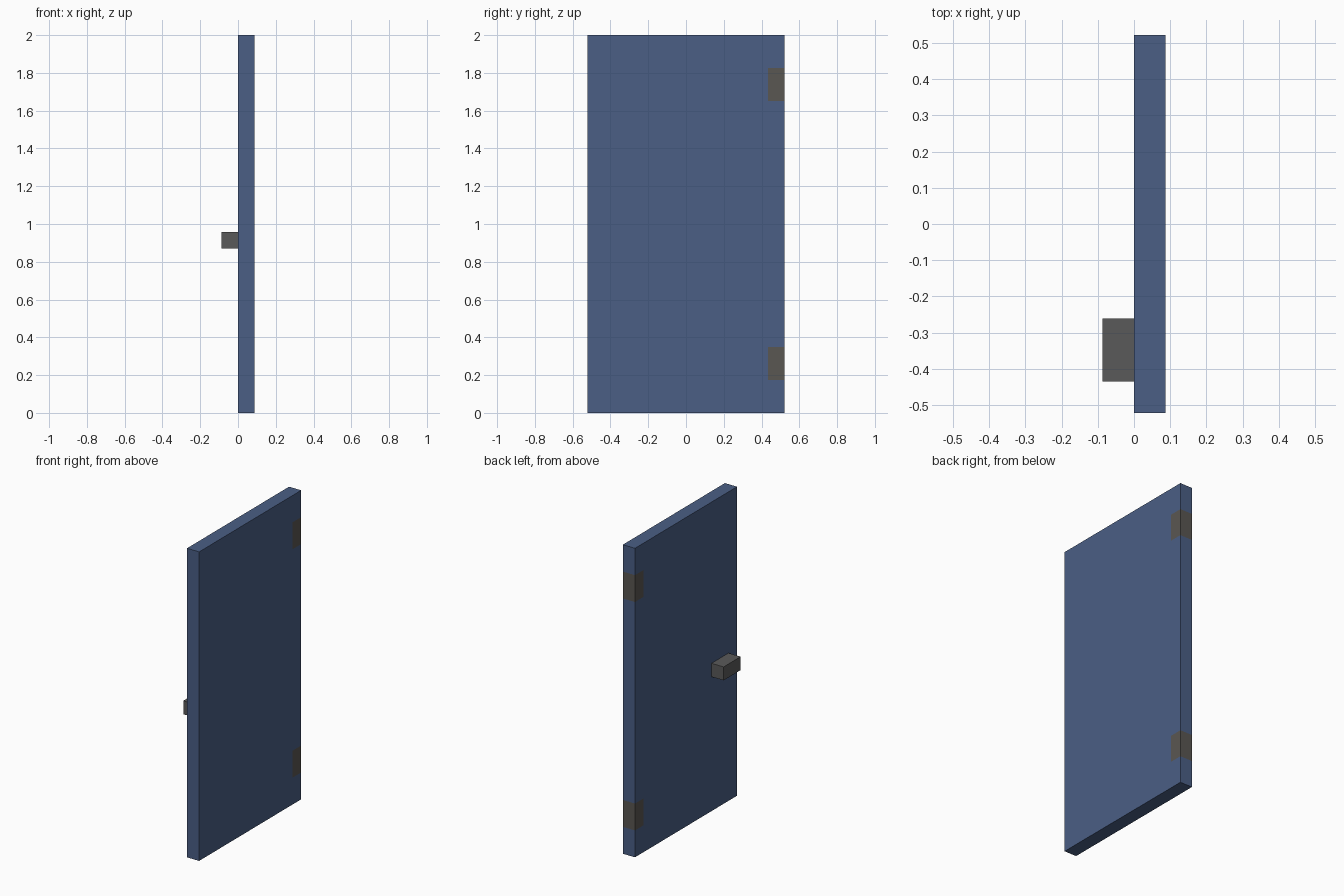
import bpy
import bmesh
from mathutils import Matrix, Vector

default = bpy.data.objects.get("Cube")
if default:
    bpy.data.objects.remove(default, do_unlink=True)

U = 2 / 23  # door thickness, the module for every part


def material(name, rgb):
    mat = bpy.data.materials.new(name)
    mat.use_nodes = True
    colour = (*rgb, 1)
    mat.diffuse_color = colour
    mat.node_tree.nodes["Principled BSDF"].inputs["Base Color"].default_value = colour
    return mat


def box_mesh(low, high):
    low, high = Vector(low), Vector(high)
    bm = bmesh.new()
    place = Matrix.Translation((low + high) / 2) @ Matrix.Diagonal((*(high - low), 1))
    bmesh.ops.create_cube(bm, size=1, matrix=place)
    return bm


def finish(bm, name, mats):
    mesh = bpy.data.meshes.new(name)
    bm.to_mesh(mesh)
    bm.free()
    for mat in mats:
        mesh.materials.append(mat)
    obj = bpy.data.objects.new(name, mesh)
    bpy.context.collection.objects.link(obj)
    return obj


blue = material("door blue", (0.069, 0.114, 0.235))
hinge_grey = material("hinge warm grey", (0.102, 0.095, 0.085))
handle_grey = material("handle grey", (0.102, 0.102, 0.102))

# Door slab, cut along the hinge borders
door = box_mesh((0, -6 * U, 0), (U, 6 * U, 23 * U))
hinge_spans = [(2 * U, 4 * U), (19 * U, 21 * U)]
hinge_y = 5 * U
cuts = [((0, hinge_y, 0), (0, 1, 0))]
cuts += [((0, 0, z), (0, 0, 1)) for span in hinge_spans for z in span]
for point, normal in cuts:
    geom = door.verts[:] + door.edges[:] + door.faces[:]
    bmesh.ops.bisect_plane(door, geom=geom, plane_co=point, plane_no=normal)

# Flush hinges wrapping the rear edge
for face in door.faces:
    c = face.calc_center_median()
    if c.y > hinge_y and any(a < c.z < b for a, b in hinge_spans):
        face.material_index = 1
finish(door, "door_with_hinges", [blue, hinge_grey])

# Block handle on the right side
handle = box_mesh((-U, -5 * U, 10 * U), (0, -3 * U, 11 * U))
finish(handle, "handle", [handle_grey])
